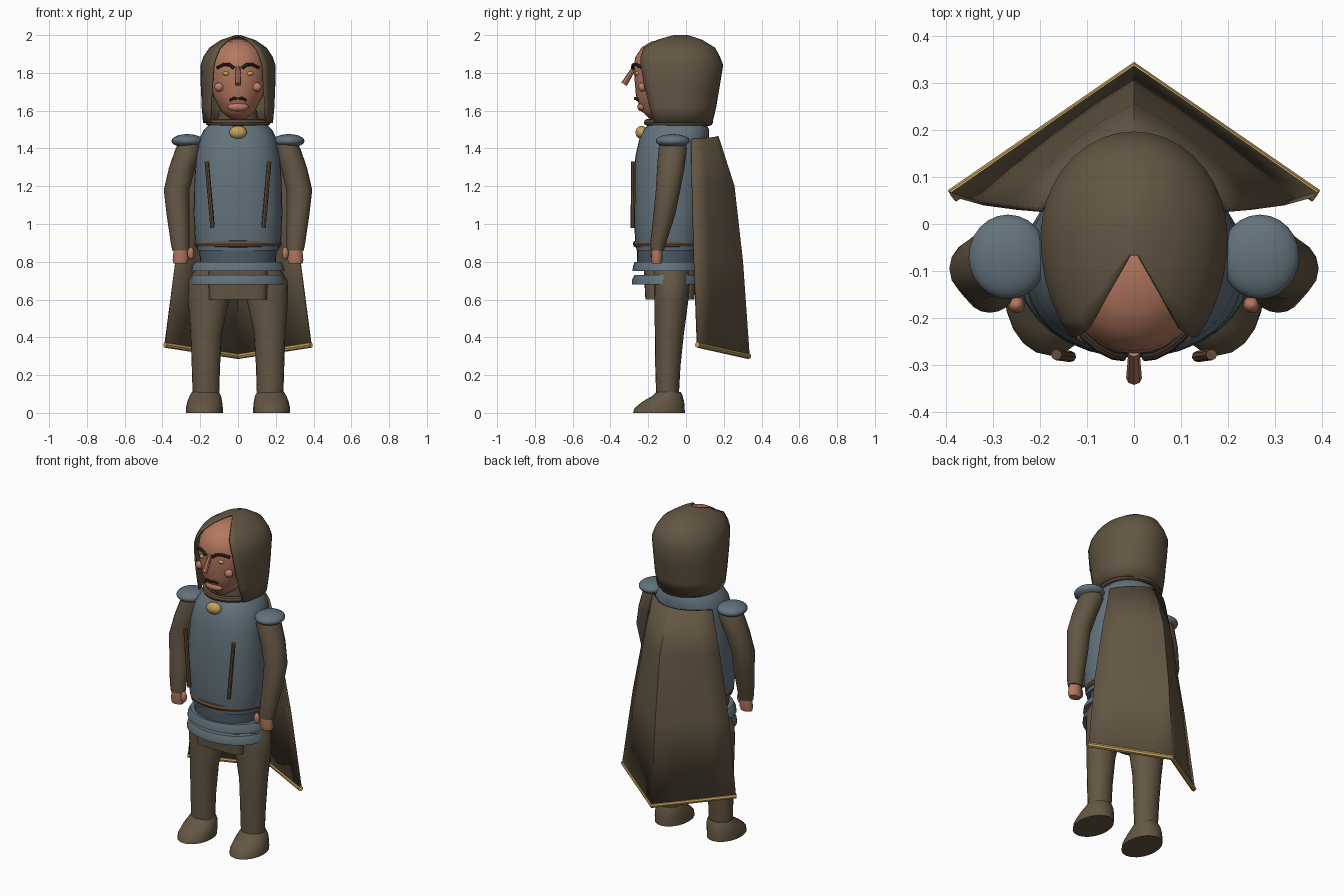
import bpy, bmesh, math
from mathutils import Vector

if "Cube" in bpy.data.objects:
    bpy.data.objects.remove(bpy.data.objects["Cube"])


def material(name, rgb):
    m = bpy.data.materials.new(name)
    m.diffuse_color = (*rgb, 1)
    m.use_nodes = True
    m.node_tree.nodes["Principled BSDF"].inputs["Base Color"].default_value = m.diffuse_color
    return m


CLOTH = material("brown_cloth", (0.125, 0.093, 0.056))
STEEL = material("blue_steel", (0.125, 0.17, 0.205))
DARK_STEEL = material("dark_steel", (0.075, 0.105, 0.135))
SKIN = material("skin", (0.46, 0.19, 0.115))
ROSE = material("rosy_skin", (0.50, 0.20, 0.14))
GOLD = material("gold", (0.55, 0.36, 0.11))
LEATHER = material("leather", (0.13, 0.075, 0.042))
HAIR = material("dark_hair", (0.035, 0.024, 0.018))


def finish(name, bm, mat, angle=40, thickness=0):
    bmesh.ops.recalc_face_normals(bm, faces=bm.faces)
    me = bpy.data.meshes.new(name)
    bm.to_mesh(me)
    bm.free()
    me.materials.append(mat)
    ob = bpy.data.objects.new(name, me)
    bpy.context.collection.objects.link(ob)
    smooth(ob, angle)
    if thickness:
        mod = ob.modifiers.new("thickness", 'SOLIDIFY')
        mod.thickness = thickness
        mod.offset = 0
    return ob


def smooth(ob, angle):
    bpy.ops.object.select_all(action='DESELECT')
    ob.select_set(True)
    bpy.context.view_layer.objects.active = ob
    bpy.ops.object.shade_smooth_by_angle(angle=math.radians(angle))


def skin_rows(bm, rows, closed):
    """Join rows of points into quads."""
    vs = [[bm.verts.new(p) for p in r] for r in rows]
    n = len(vs[0])
    for a, b in zip(vs, vs[1:]):
        for i in range(n if closed else n - 1):
            j = (i + 1) % n
            bm.faces.new((a[i], a[j], b[j], b[i]))
    return vs


def loft(name, rows, mat, n=24, power=2.0, angle=40):
    """Capped stack of horizontal rounded sections (z, cx, cy, rx, ry)."""
    def co(v):
        return math.copysign(abs(v) ** (2 / power), v)
    bm = bmesh.new()
    rings = [[(cx + rx * co(math.cos(t)), cy + ry * co(math.sin(t)), z)
              for t in (2 * math.pi * i / n for i in range(n))]
             for z, cx, cy, rx, ry in rows]
    vs = skin_rows(bm, rings, True)
    bm.faces.new(vs[0])
    bm.faces.new(vs[-1])
    return finish(name, bm, mat, angle)


def ball(name, loc, size, mat, seg=20):
    bm = bmesh.new()
    bmesh.ops.create_uvsphere(bm, u_segments=seg, v_segments=seg // 2, radius=1)
    for v in bm.verts:
        v.co = Vector(loc) + Vector(a * b for a, b in zip(v.co, size))
    return finish(name, bm, mat)


def tube(name, pts, r, mat, cyclic=False, radii=None):
    cu = bpy.data.curves.new(name, 'CURVE')
    cu.dimensions = '3D'
    cu.bevel_depth = r
    cu.bevel_resolution = 2
    cu.use_fill_caps = True
    sp = cu.splines.new('POLY')
    sp.points.add(len(pts) - 1)
    for i, p in enumerate(pts):
        sp.points[i].co = (*p, 1)
        sp.points[i].radius = radii[i] if radii else 1
    sp.use_cyclic_u = cyclic
    ob = bpy.data.objects.new(name, cu)
    bpy.context.collection.objects.link(ob)
    cu.materials.append(mat)
    bpy.ops.object.select_all(action='DESELECT')
    ob.select_set(True)
    bpy.context.view_layer.objects.active = ob
    bpy.ops.object.convert(target='MESH')
    smooth(bpy.context.object, 40)


def ellipse(z, cy, rx, ry, n=32):
    return [(rx * math.cos(2 * math.pi * i / n),
             cy + ry * math.sin(2 * math.pi * i / n), z) for i in range(n)]


# Body armour
loft("breastplate", [(0.86, 0, -.09, .215, .172), (0.92, 0, -.09, .228, .18),
                     (1.05, 0, -.088, .235, .188), (1.22, 0, -.085, .232, .192),
                     (1.36, 0, -.078, .222, .19), (1.45, 0, -.062, .205, .185),
                     (1.50, 0, -.05, .18, .172), (1.525, 0, -.045, .155, .155)],
     STEEL, 32, 2.3)
loft("waist_plate", [(0.78, 0, -.09, .20, .168), (0.88, 0, -.09, .205, .17)], DARK_STEEL, 32)
loft("upper_skirt_band", [(0.75, 0, -.095, .247, .188), (0.775, 0, -.095, .243, .186),
                          (0.80, 0, -.095, .228, .176)], STEEL, 32)
loft("lower_skirt_band", [(0.68, 0, -.095, .25, .19), (0.705, 0, -.095, .248, .19),
                          (0.73, 0, -.095, .235, .178)], STEEL, 32)
tube("belt", ellipse(.895, -.09, .212, .172), .02, LEATHER, True)
loft("hip_cloth", [(0.60, 0, -.085, .155, .13), (0.78, 0, -.085, .16, .14)], CLOTH, 24, 6)
tube("collar", ellipse(1.538, -.04, .155, .165), .018, LEATHER, True)
loft("neck", [(1.49, 0, -.06, .12, .12), (1.60, 0, -.08, .10, .10)], CLOTH)
ball("brooch", (0, -.235, 1.485), (.047, .032, .035), GOLD)

# Head
loft("head", [(1.555, 0, -.13, .05, .06), (1.60, 0, -.13, .09, .108),
              (1.68, 0, -.12, .132, .145), (1.76, 0, -.115, .151, .157),
              (1.82, 0, -.115, .155, .161), (1.88, 0, -.115, .145, .155),
              (1.935, 0, -.11, .112, .125), (1.965, 0, -.10, .07, .085),
              (1.98, 0, -.09, .02, .025)], SKIN, 28, 2, 60)
tube("nose", [(0, -.272, 1.83), (0, -.30, 1.785), (0, -.328, 1.74)], .016, SKIN,
     radii=[.75, .9, 1.05])
ball("lips", (0, -.232, 1.62), (.056, .026, .024), ROSE)

# Hood: open-fronted rows (z, rx, centre y, back depth, front depth, edge angle)
bm = bmesh.new()
rows = []
for z, rx, cy, back, front, edge in [
        (1.535, .180, -.03, .165, .24, 35), (1.62, .188, -.03, .185, .25, 40),
        (1.74, .193, -.03, .205, .27, 45), (1.84, .194, -.03, .222, .28, 48),
        (1.885, .178, -.03, .205, .275, 49), (1.93, .148, -.035, .185, .25, 49),
        (1.97, .088, -.04, .125, .15, 49), (1.995, .012, -.04, .05, .035, 50)]:
    row = []
    for i in range(29):
        t = math.radians(-edge + (180 + 2 * edge) * i / 28)
        s = math.sin(t)
        row.append((rx * math.cos(t), cy + (back if s > 0 else front) * s, z))
    rows.append(row)
vs = skin_rows(bm, rows, False)
bm.faces.new(vs[-1])
finish("hood", bm, CLOTH, 50, .01)

# Cape: pleated along the spine (spine z, edge z, edge x, edge y, spine y, bulge)
bm = bmesh.new()
rows = []
for zc, ze, xe, ye, ys, bulge in [
        (1.465, 1.45, .20, .03, .165, .03), (1.20, 1.20, .255, .035, .25, .025),
        (0.80, 0.82, .325, .045, .295, .015), (0.305, 0.365, .385, .062, .33, 0)]:
    row = []
    for i in range(-4, 5):
        f = abs(i) / 4
        row.append((xe * i / 4, ys + (ye - ys) * f + bulge * math.sin(math.pi * f),
                    zc + (ze - zc) * f))
    rows.append(row)
skin_rows(bm, rows, False)
finish("cape", bm, CLOTH, 35, .014)
tube("cape_hem", [(-.387, .06, .36), (0, .33, .30), (.387, .06, .36)], .015, GOLD)

# Mirrored parts
for s, side in ((-1, "left"), (1, "right")):
    def part(base):
        return f"{side}_{base}"

    # Face details
    ball(part("eye"), (s * .062, -.257, 1.797), (.021, .012, .012), GOLD, 14)
    ball(part("cheek"), (s * .10, -.232, 1.725), (.026, .022, .024), ROSE, 14)
    tube(part("brow"), [(s * .022, -.283, 1.825), (s * .045, -.28, 1.843),
                        (s * .075, -.265, 1.845), (s * .11, -.235, 1.828)], .009, HAIR)
    tube(part("moustache"), [(s * .004, -.268, 1.662), (s * .022, -.268, 1.667),
                             (s * .042, -.255, 1.655)], .007, HAIR)

    # Chest straps and shoulder plates
    tube(part("chest_strap"), [(s * .165, -.278, 1.33), (s * .135, -.282, .98)], .012, LEATHER)
    ball(part("shoulder_plate"), (s * .268, -.07, 1.44), (.084, .09, .036), STEEL, 24)

    # Arms and hands
    loft(part("arm"), [(0.86, s * .303, -.152, .045, .035), (0.90, s * .307, -.147, .049, .042),
                       (1.05, s * .318, -.115, .06, .058), (1.18, s * .325, -.095, .068, .065),
                       (1.30, s * .295, -.08, .07, .073), (1.40, s * .26, -.07, .07, .075),
                       (1.44, s * .25, -.07, .06, .065)], CLOTH, 16)
    loft(part("hand"), [(0.79, s * .305, -.155, .036, .025), (0.81, s * .304, -.155, .042, .03),
                        (0.87, s * .302, -.153, .038, .03)], SKIN, 16)
    ball(part("thumb"), (s * .25, -.172, .845), (.018, .018, .034), SKIN, 12)

    # Legs and boots
    loft(part("leg"), [(0.09, s * .17, -.098, .07, .06), (0.25, s * .17, -.096, .075, .067),
                       (0.42, s * .168, -.088, .083, .077), (0.60, s * .155, -.077, .11, .09),
                       (0.70, s * .15, -.075, .113, .093), (0.76, s * .13, -.08, .095, .095),
                       (0.79, s * .12, -.08, .09, .09)], CLOTH, 20)
    loft(part("boot"), [(0, s * .178, -.143, .098, .137), (0.025, s * .178, -.14, .098, .133),
                        (0.06, s * .176, -.12, .092, .11), (0.09, s * .173, -.098, .083, .08),
                        (0.11, s * .172, -.092, .072, .065)], CLOTH, 20)
